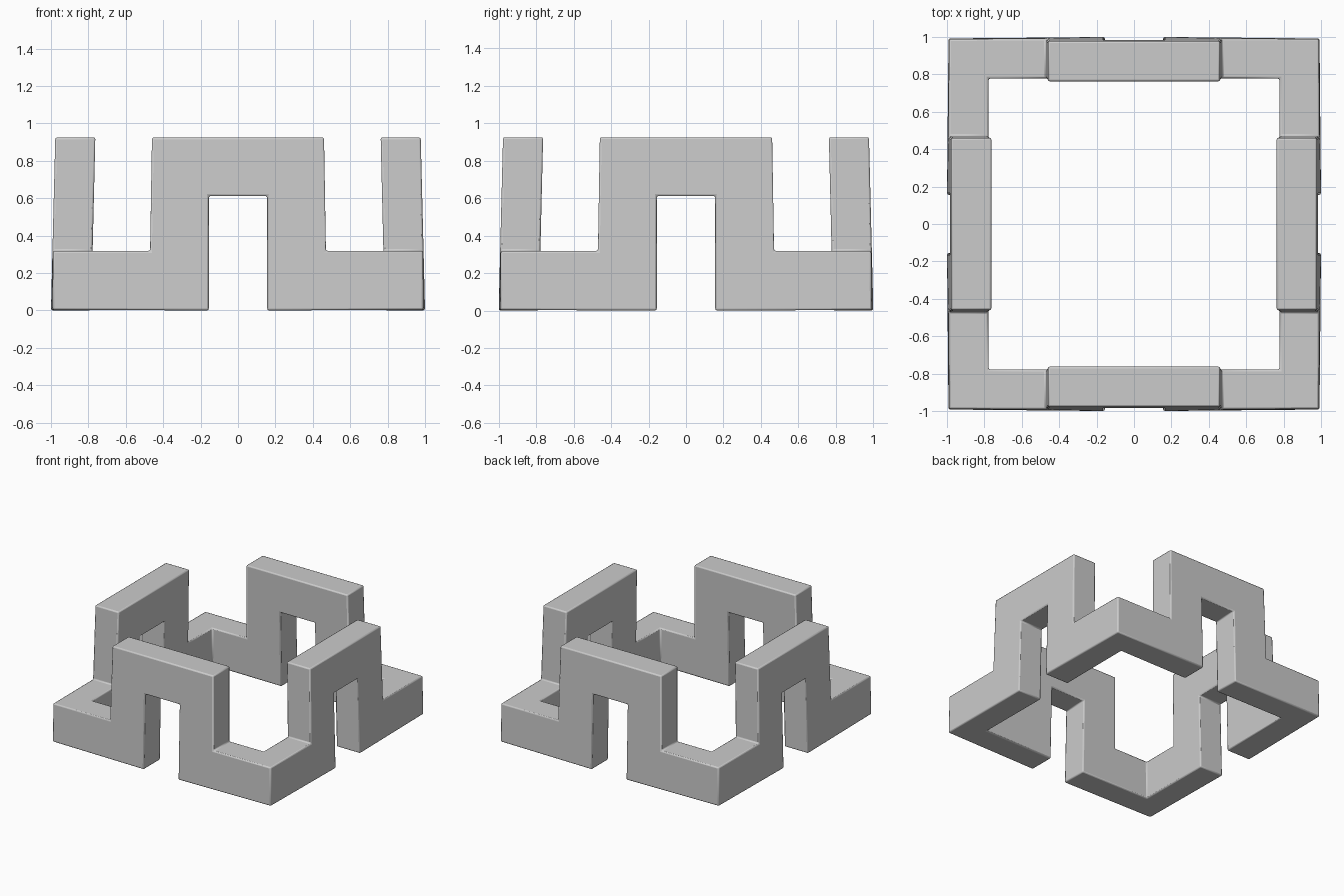
import bpy, bmesh, math
from mathutils import Matrix, Vector

if "Cube" in bpy.data.objects:
    bpy.data.objects.remove(bpy.data.objects["Cube"])

# One side of the meander in (along, height); along = +-1 means mitred corner
half = [(0.156, 0.612), (0.156, 0.0), (1, 0.003), (1, 0.318), (0.47, 0.318), (0.46, 0.925)]
profile = half + [(-t, z) for t, z in reversed(half)]

def place(t, z, outer):
    # walls lean slightly inward with height, corners pulled in a touch
    corner = abs(t) == 1
    if outer:
        d = 0.992 - 0.01 * z if corner else 1.0 - 0.025 * z
    else:
        d = 0.785 - 0.024 * z
    return Vector((t * d if corner else t, -d, z))

bm = bmesh.new()
n = len(profile)
for k in range(4):
    rot = Matrix.Rotation(k * math.pi / 2, 3, 'Z')
    out = [bm.verts.new(rot @ place(t, z, True)) for t, z in profile]
    inn = [bm.verts.new(rot @ place(t, z, False)) for t, z in profile]
    bm.faces.new(out)
    bm.faces.new(inn[::-1])
    for i in range(n):
        j = (i + 1) % n
        # mitre joints stay open so neighbouring sides weld together
        if abs(profile[i][0]) == 1 and profile[i][0] == profile[j][0]:
            continue
        bm.faces.new((out[j], out[i], inn[i], inn[j]))

bmesh.ops.remove_doubles(bm, verts=bm.verts, dist=0.0005)
bmesh.ops.recalc_face_normals(bm, faces=bm.faces)
mesh = bpy.data.meshes.new("meander_ring")
bm.to_mesh(mesh)
bm.free()
ring = bpy.data.objects.new("meander_ring", mesh)
bpy.context.collection.objects.link(ring)

# Softened edges
bev = ring.modifiers.new("soft_edges", 'BEVEL')
bev.width = 0.01
bev.segments = 2
bev.limit_method = 'ANGLE'
bev.angle_limit = math.radians(40)

bpy.context.view_layer.objects.active = ring
ring.select_set(True)
bpy.ops.object.shade_smooth_by_angle(angle=math.radians(60))
